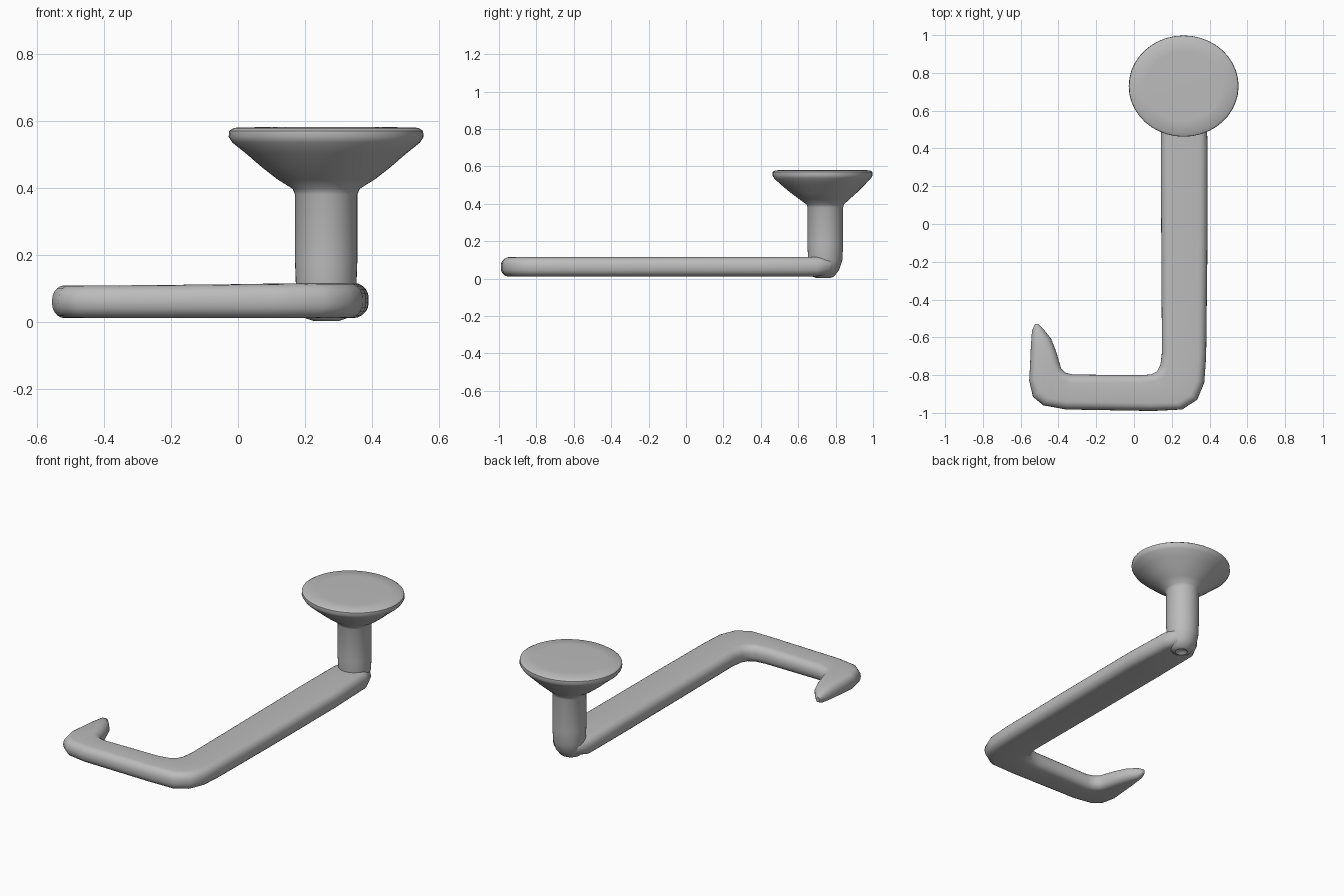
import bpy, bmesh, math
from mathutils import Vector

cube = bpy.data.objects.get("Cube")
if cube:
    bpy.data.objects.remove(cube)

grey = bpy.data.materials.new("light_grey")
grey.use_nodes = True
colour = (0.5, 0.5, 0.5, 1)
grey.diffuse_color = colour
grey.node_tree.nodes["Principled BSDF"].inputs["Base Color"].default_value = colour


def loft(name, rings):
    """Skin a list of equal closed rings, cap both ends and smooth it."""
    bm = bmesh.new()
    loops = [[bm.verts.new(p) for p in ring] for ring in rings]
    n = len(loops[0])
    for a, b in zip(loops, loops[1:]):
        for i in range(n):
            j = (i + 1) % n
            bm.faces.new((a[i], a[j], b[j], b[i]))
    bm.faces.new(loops[0])
    bm.faces.new(loops[-1])
    bmesh.ops.recalc_face_normals(bm, faces=bm.faces)
    mesh = bpy.data.meshes.new(name)
    bm.to_mesh(mesh)
    bm.free()
    mesh.materials.append(grey)
    obj = bpy.data.objects.new(name, mesh)
    bpy.context.collection.objects.link(obj)
    bpy.ops.object.select_all(action='DESELECT')
    obj.select_set(True)
    bpy.context.view_layer.objects.active = obj
    bpy.ops.object.shade_smooth_by_angle(angle=math.radians(50))
    return obj


def bar_section(ox, oy, ix, iy, zc, h):
    """Rounded rectangle spanning an outer and an inner rail point."""
    outer, inner = Vector((ox, oy, zc)), Vector((ix, iy, zc))
    mid, half = (outer + inner) / 2, (outer - inner) / 2
    w = half.length
    axis = half.normalized()
    r = min(0.045, w, h)
    pts = []
    for k, (sx, sz) in enumerate(((1, 1), (-1, 1), (-1, -1), (1, -1))):
        for s in range(6):
            a = math.radians(90 * k + 18 * s)
            u = sx * (w - r * 0.999) + r * 0.998 * math.cos(a)
            v = sz * (h - r * 0.999) + r * 0.998 * math.sin(a)
            pts.append(mid + axis * u + Vector((0, 0, v)))
    return pts


# Bent bar: outer x, y, inner x, y, centre height, half height
stations = [
    (0.315, 0.80, 0.215, 0.80, 0.080, 0.030),
    (0.355, 0.77, 0.175, 0.77, 0.070, 0.045),
    (0.380, 0.70, 0.145, 0.70, 0.064, 0.052),
    (0.390, 0.40, 0.142, 0.40, 0.064, 0.052),
    (0.388, -0.20, 0.145, -0.20, 0.063, 0.052),
    (0.382, -0.70, 0.148, -0.68, 0.063, 0.052),
    (0.372, -0.84, 0.140, -0.745, 0.063, 0.052),
    (0.335, -0.93, 0.122, -0.78, 0.063, 0.052),
    (0.255, -0.982, 0.090, -0.797, 0.063, 0.052),
    (0.100, -0.990, 0.030, -0.800, 0.062, 0.051),
    (-0.360, -0.982, -0.325, -0.797, 0.060, 0.049),
    (-0.480, -0.960, -0.362, -0.787, 0.060, 0.049),
    (-0.535, -0.915, -0.385, -0.765, 0.060, 0.049),
    (-0.555, -0.830, -0.396, -0.730, 0.060, 0.049),
    (-0.550, -0.740, -0.412, -0.675, 0.060, 0.047),
    (-0.546, -0.645, -0.440, -0.605, 0.060, 0.042),
    (-0.540, -0.565, -0.478, -0.558, 0.060, 0.032),
    (-0.525, -0.530, -0.505, -0.530, 0.060, 0.015),
]
loft("hooked_bar", [bar_section(*s) for s in stations])

# Upright stem flaring into a flat round top: radius x, radius y, centre y, height
profile = [
    (0.020, 0.020, 0.735, 0.015),
    (0.035, 0.035, 0.735, 0.002),
    (0.060, 0.055, 0.735, 0.010),
    (0.080, 0.078, 0.740, 0.045),
    (0.090, 0.092, 0.744, 0.100),
    (0.093, 0.095, 0.745, 0.180),
    (0.093, 0.095, 0.745, 0.380),
    (0.100, 0.100, 0.744, 0.397),
    (0.145, 0.135, 0.740, 0.425),
    (0.190, 0.178, 0.736, 0.460),
    (0.240, 0.225, 0.732, 0.503),
    (0.280, 0.258, 0.730, 0.535),
    (0.291, 0.268, 0.730, 0.552),
    (0.289, 0.267, 0.730, 0.570),
    (0.275, 0.254, 0.730, 0.579),
    (0.200, 0.185, 0.730, 0.581),
]
SIDES = 40
loft("stem_and_round_top", [
    [(0.263 + rx * math.cos(2 * math.pi * i / SIDES),
      cy + ry * math.sin(2 * math.pi * i / SIDES), z) for i in range(SIDES)]
    for rx, ry, cy, z in profile])
